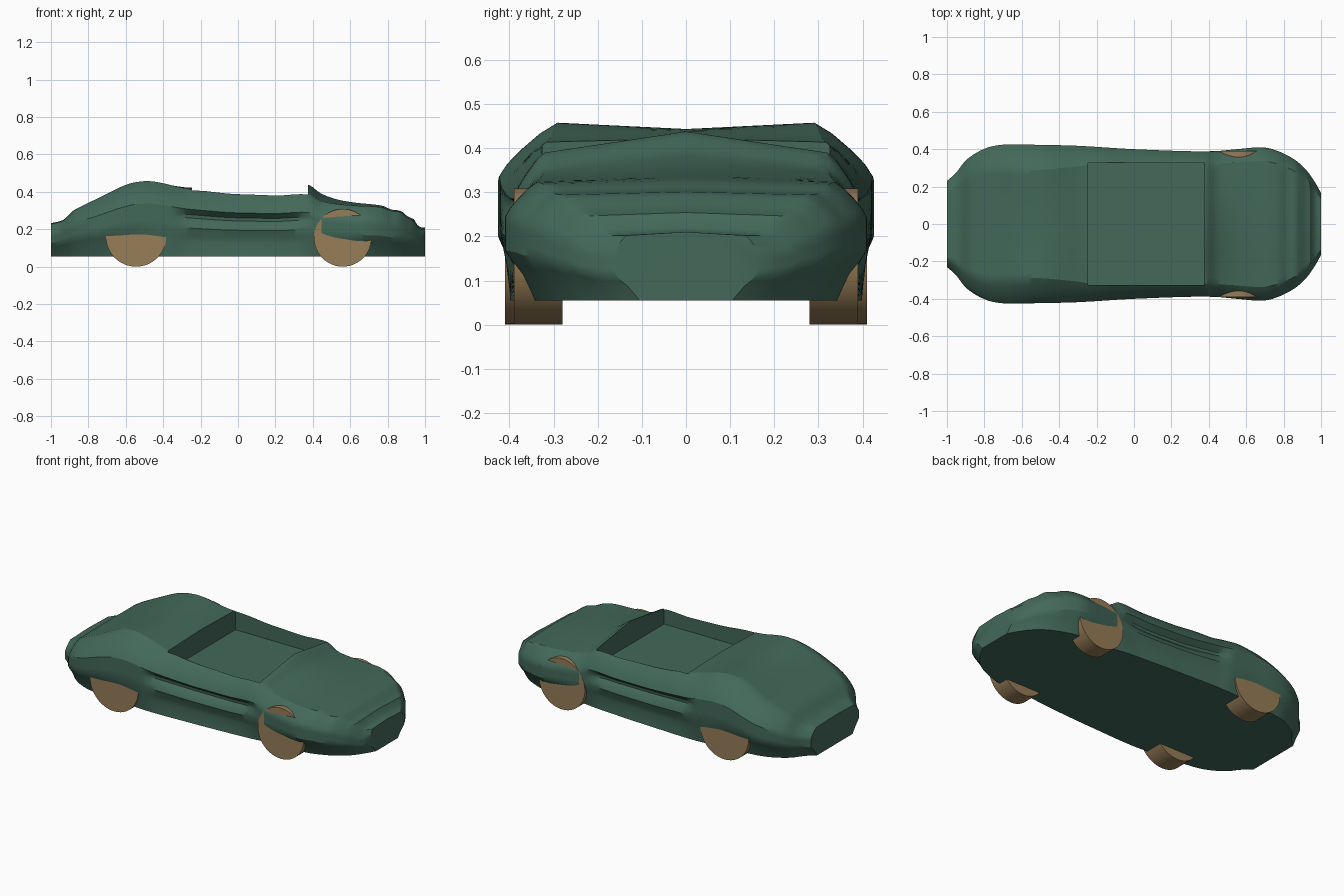
import bpy, bmesh, math
from mathutils import Vector

if "Cube" in bpy.data.objects:
    bpy.data.objects.remove(bpy.data.objects["Cube"], do_unlink=True)

FLOOR = 0.055


def make_material(name, rgb):
    mat = bpy.data.materials.new(name)
    mat.use_nodes = True
    mat.diffuse_color = (*rgb, 1)
    mat.node_tree.nodes["Principled BSDF"].inputs["Base Color"].default_value = (*rgb, 1)
    return mat


def make_object(name, bm, material=None):
    bmesh.ops.recalc_face_normals(bm, faces=bm.faces)
    mesh = bpy.data.meshes.new(name)
    bm.to_mesh(mesh)
    bm.free()
    obj = bpy.data.objects.new(name, mesh)
    bpy.context.collection.objects.link(obj)
    if material:
        mesh.materials.append(material)
    return obj


def activate(obj):
    bpy.ops.object.select_all(action='DESELECT')
    obj.select_set(True)
    bpy.context.view_layer.objects.active = obj


def curve_value(keys, x):
    """Smooth interpolation through (x, value) keys."""
    if x <= keys[0][0]:
        return keys[0][1]
    if x >= keys[-1][0]:
        return keys[-1][1]

    def slope(i):
        a, b = keys[max(i - 1, 0)], keys[min(i + 1, len(keys) - 1)]
        return (b[1] - a[1]) / (b[0] - a[0])

    for i in range(len(keys) - 1):
        (xa, va), (xb, vb) = keys[i], keys[i + 1]
        if xa <= x <= xb:
            h = xb - xa
            t = (x - xa) / h
            s = t * t * (3 - 2 * t)
            bend = t * (1 - t) * h * ((1 - t) * slope(i) - t * slope(i + 1))
            return va + (vb - va) * s + bend


# Shape curves along the length: tail is -x, nose is +x
CENTRE_TOP = [(-1, .232), (-.93, .252), (-.88, .3), (-.75, .362), (-.6, .425), (-.5, .442),
              (-.4, .44), (-.25, .422), (.2, .43), (.375, .438), (.44, .393), (.52, .362),
              (.62, .343), (.77, .326), (.82, .305), (.87, .298), (.91, .266),
              (.94, .254), (.965, .215), (1, .21)]
SHOULDER_LIFT = [(-1, -.005), (-.75, .003), (-.5, .015), (-.35, 0), (-.25, -.008), (0, -.037),
                 (.375, -.048), (.55, -.022), (.8, -.008), (1, -.008)]
HALF_WIDTH = [(-1, .23), (-.95, .275), (-.9, .34), (-.8, .402), (-.7, .424), (-.5, .423),
              (-.3, .418), (0, .4), (.4, .388), (.55, .4), (.68, .41), (.75, .397),
              (.85, .35), (.92, .29), (.97, .22), (1, .165)]
SHOULDER_RATIO = [(-1, .78), (-.6, .68), (-.35, .72), (-.1, .81), (1, .82)]
TUCK = [(-1, .06), (-.7, .06), (-.3, .02), (.3, .02), (.7, .07), (1, .06)]
GROOVE = [(-.5, 0), (-.36, 0), (-.26, 1), (.28, 1), (.42, 0), (.6, 0)]


def half_section(x):
    """Right-hand outline from the top centre line to the bottom edge."""
    top = curve_value(CENTRE_TOP, x)
    shoulder = top + curve_value(SHOULDER_LIFT, x)
    w = curve_value(HALF_WIDTH, x)
    ys = w * curve_value(SHOULDER_RATIO, x)
    tuck = curve_value(TUCK, x)
    groove = max(0, curve_value(GROOVE, x))
    height = shoulder - FLOOR

    def side(frac, inset):
        return (w - inset, FLOOR + height * frac)

    flank = w - ys
    return [(0, top), (ys / 2, (top + shoulder) / 2), (ys * .9, shoulder + (top - shoulder) * .1),
            (ys, shoulder), side(.94, flank * .7), side(.85, flank * .38), side(.77, flank * .14),
            side(.7, 0), side(.62, .028 * groove), side(.57, .03 * groove),
            side(.5, .008 * groove), side(.42, 0), side(.3, tuck * .3 + .01 * groove),
            side(.22, tuck * .55 + .012 * groove), side(0, tuck)]


def build_body(material):
    bm = bmesh.new()
    steps = 100
    rings = []
    for i in range(steps + 1):
        x = -1 + 2 * i / steps
        half = half_section(x)
        outline = half + [(-y, z) for y, z in reversed(half[1:])]
        rings.append([bm.verts.new((x, y, z)) for y, z in outline])
    count = len(rings[0])
    for a, b in zip(rings, rings[1:]):
        for j in range(count):
            k = (j + 1) % count
            bm.faces.new((a[j], a[k], b[k], b[j]))
    bm.faces.new(rings[0])
    bm.faces.new(rings[-1])
    return make_object("body", bm, material)


def box(name, low, high):
    bm = bmesh.new()
    bmesh.ops.create_cube(bm, size=1)
    low, high = Vector(low), Vector(high)
    for v in bm.verts:
        v.co = (low + high) / 2 + v.co * (high - low)
    return make_object(name, bm)


def disc(name, x, z, radius, inner, outer, material=None):
    """Cylinder lying along y between two depths."""
    bm = bmesh.new()
    bmesh.ops.create_cone(bm, cap_ends=True, segments=48, radius1=radius, radius2=radius,
                          depth=abs(outer - inner))
    for v in bm.verts:
        v.co = Vector((x + v.co.x, (inner + outer) / 2 + v.co.z, z + v.co.y))
    return make_object(name, bm, material)


def cut(target, cutter):
    cutter.hide_render = True
    activate(target)
    mod = target.modifiers.new("cut", 'BOOLEAN')
    mod.operation = 'DIFFERENCE'
    mod.solver = 'EXACT'
    mod.object = cutter
    bpy.ops.object.modifier_apply(modifier=mod.name)
    bpy.data.objects.remove(cutter, do_unlink=True)


def smooth(obj):
    activate(obj)
    bpy.ops.object.shade_smooth_by_angle(angle=math.radians(32))


green = make_material("dark green paint", (.056, .14, .102))
tan = make_material("tan wheel", (.31, .205, .096))

# Body shell with open cockpit
body = build_body(green)
cut(body, box("cockpit_cutter", (-.245, -.325, .295), (.375, .325, .7)))

# Wheels in their arches
axles = {"front": (.56, .154, .39), "rear": (-.545, .162, .41)}
for axle, (x, radius, outer) in axles.items():
    for label, sign in (("left", 1), ("right", -1)):
        cut(body, disc("arch_cutter", x, radius, radius + .009, sign * .275, sign * .6))
        smooth(disc(f"{axle}_{label}_wheel", x, radius, radius, sign * .28, sign * outer, tan))

smooth(body)
